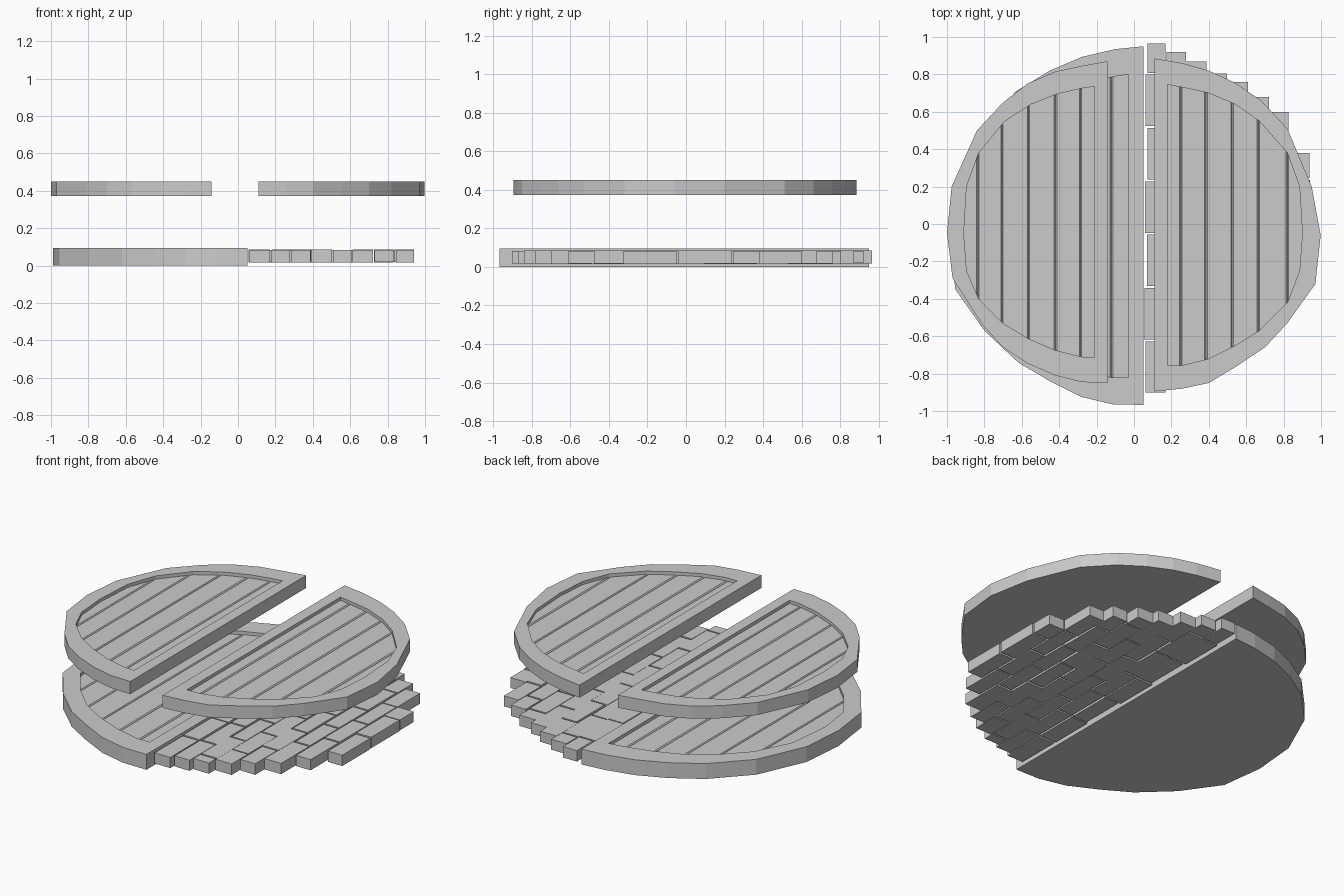
import bpy, bmesh, random

if "Cube" in bpy.data.objects:
    bpy.data.objects.remove(bpy.data.objects["Cube"])
random.seed(4)


def finish(bm, name):
    bmesh.ops.recalc_face_normals(bm, faces=bm.faces[:])
    me = bpy.data.meshes.new(name)
    bm.to_mesh(me)
    bm.free()
    ob = bpy.data.objects.new(name, me)
    bpy.context.collection.objects.link(ob)
    return ob


def lerp(chain, x):
    for (x0, y0), (x1, y1) in zip(chain, chain[1:]):
        if x <= x1:
            return y0 + (y1 - y0) * max(0, (x - x0) / (x1 - x0))
    return chain[-1][1]


def half_cover(name, side, outer, inner, z0, z1, seams, depth=0.02, groove=0.008, gw=0.007):
    # one half lid: solid rim around a sunken floor of planks
    bm = bmesh.new()
    ring = lambda pts, z: [bm.verts.new((side * x, y, z)) for x, y in pts]
    loops = [ring(outer, z0), ring(outer, z1), ring(inner, z1), ring(inner, z1 - depth - groove)]
    n = len(outer)
    for a, b in zip(loops, loops[1:]):
        for i in range(n):
            j = (i + 1) % n
            bm.faces.new((a[i], a[j], b[j], b[i]))
    bm.faces.new(loops[0])
    bm.faces.new(loops[3])
    finish(bm, name + "_rim")

    # plank floor: strips across x with V grooves at the seams
    apex = max(range(n), key=lambda i: inner[i][0])
    upper, lower = inner[:apex + 1], inner[apex:][::-1]
    xs = {round(p[0], 4) for p in inner}
    for s in seams:
        xs |= {s, round(s - gw, 4), round(s + gw, 4)}
    bm = bmesh.new()
    rows = []
    for x in sorted(xs):
        z = z1 - depth - (groove * 0.9 if x in seams else 0)
        rows.append([bm.verts.new((side * x, lerp(c, x), z)) for c in (lower, upper)])
    for a, b in zip(rows, rows[1:]):
        f = bm.faces.new((a[0], b[0], b[1], a[1]))
        f.normal_update()
        if f.normal.z < 0:
            f.normal_flip()
    bmesh.ops.remove_doubles(bm, verts=bm.verts[:], dist=1e-5)
    me = bpy.data.meshes.new(name + "_planks")
    bm.to_mesh(me)
    bm.free()
    bpy.context.collection.objects.link(bpy.data.objects.new(name + "_planks", me))


# raised right half
half_cover(
    "right_cover", 1,
    [(.11, .885), (.26, .86), (.40, .82), (.54, .755), (.68, .66), (.82, .51), (.95, .20), (.998, -.06),
     (.97, -.32), (.82, -.53), (.70, -.66), (.55, -.76), (.40, -.85), (.26, -.88), (.11, -.895)],
    [(.18, .745), (.26, .73), (.40, .70), (.54, .64), (.67, .55), (.82, .38), (.885, .20), (.90, -.05),
     (.885, -.25), (.82, -.42), (.67, -.57), (.54, -.65), (.40, -.72), (.26, -.755), (.18, -.757)],
    .372, .45, (.25, .385, .525, .665, .82))

# raised left half
half_cover(
    "left_cover", -1,
    [(.143, .87), (.28, .845), (.42, .815), (.57, .75), (.70, .65), (.84, .50), (.975, .20), (1.0, -.05),
     (.97, -.29), (.81, -.54), (.70, -.66), (.57, -.745), (.42, -.81), (.28, -.845), (.143, -.85)],
    [(.21, .735), (.28, .725), (.41, .695), (.55, .64), (.69, .55), (.83, .38), (.895, .20), (.91, -.05),
     (.895, -.25), (.83, -.40), (.70, -.53), (.57, -.61), (.42, -.675), (.28, -.71), (.21, -.713)],
    .372, .45, (.285, .42, .565, .705, .835))

# lower half resting on the ground
half_cover(
    "base_cover", -1,
    [(-.05, .95), (.10, .935), (.28, .893), (.45, .82), (.63, .71), (.83, .50), (.965, .20), (.99, -.08),
     (.955, -.35), (.80, -.57), (.62, -.74), (.45, -.84), (.28, -.925), (.11, -.965), (-.05, -.967)],
    [(.03, .80), (.12, .785), (.28, .745), (.45, .68), (.60, .585), (.76, .42), (.87, .20), (.90, -.08),
     (.87, -.30), (.75, -.47), (.60, -.62), (.45, -.71), (.28, -.78), (.12, -.82), (.03, -.82)],
    0, .095, (.12, .28, .445, .605, .765))

# running-bond brick paving, each course trimmed to a stepped arc
tops = [.965, .92, .87, .83, .76, .68, .60, .38]
ends = [-.91, -.87, -.84, -.78, -.70, -.62, -.50, -.33]
bm = bmesh.new()
for c, (hi, lo) in enumerate(zip(tops, ends)):
    x0 = .068 + c * .11
    y = -.04 - 4 * .285 + (0 if c % 2 else .085 - .142 + .14 - .09)
    if c % 2 == 0:
        y += .0 if c == 0 else .14
    while y < hi:
        a, b = max(y, lo), min(y + .275, hi)
        if b - a > .03:
            xa = x0 + random.uniform(-.012, .006)
            xb = x0 + .105 + random.uniform(-.006, .0)
            if c == 0 and -.3 < a < -.1:
                xa = .045
            za, zb = .016 + random.uniform(0, .003), .086 + random.uniform(-.003, 0)
            m = bmesh.ops.create_cube(bm, size=1)["verts"]
            for v in m:
                v.co = (xb if v.co.x > 0 else xa, b if v.co.y > 0 else a, zb if v.co.z > 0 else za)
        y += .285
finish(bm, "brick_paving")
